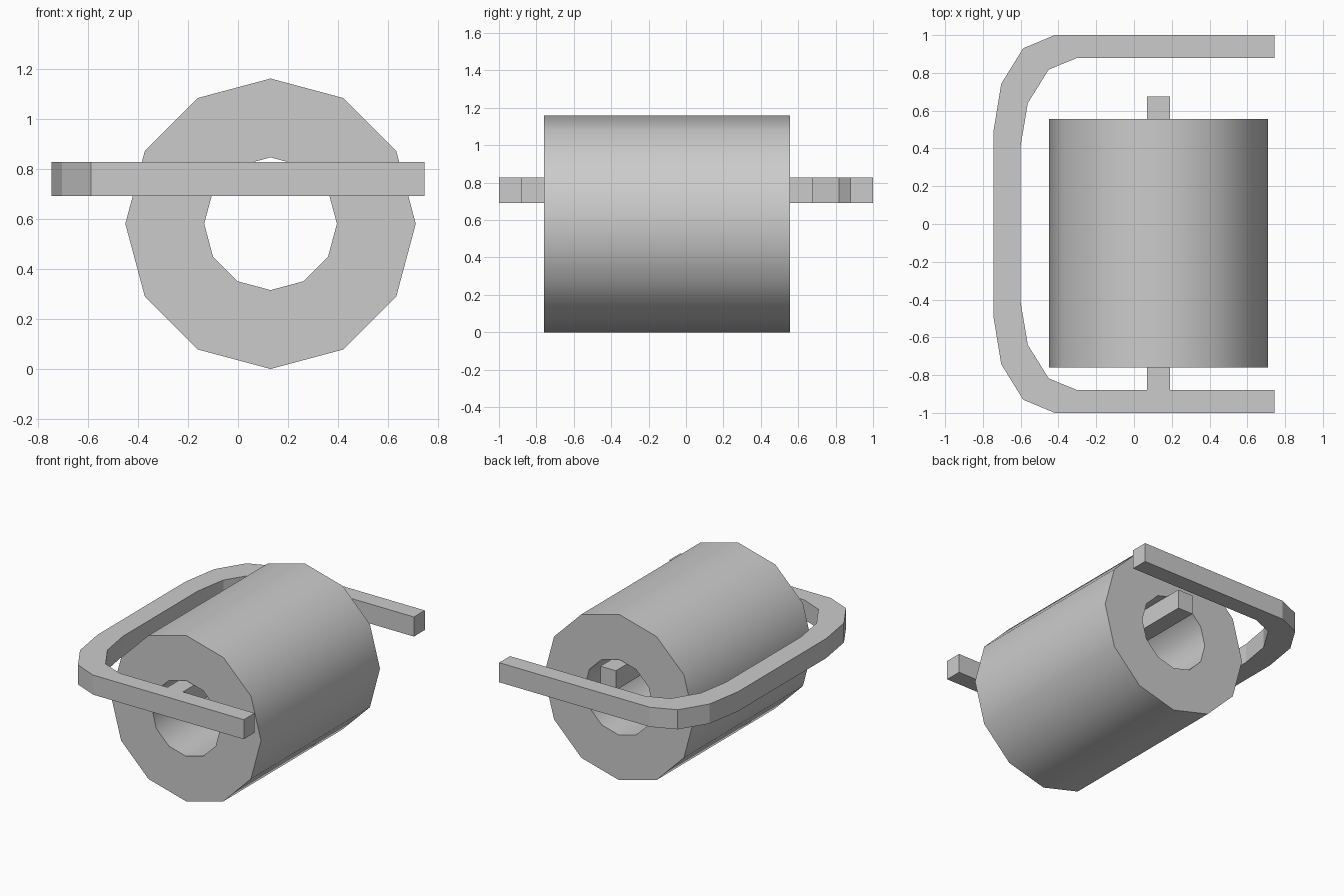
import bpy, bmesh, math

if "Cube" in bpy.data.objects:
    bpy.data.objects.remove(bpy.data.objects["Cube"])


def make_object(name, bm):
    bmesh.ops.recalc_face_normals(bm, faces=bm.faces)
    mesh = bpy.data.meshes.new(name)
    bm.to_mesh(mesh)
    bm.free()
    obj = bpy.data.objects.new(name, mesh)
    bpy.context.collection.objects.link(obj)
    return obj


# Paper roll: twelve-sided tube along y
SIDES, CX, CZ = 12, 0.13, 0.58
bm = bmesh.new()


def ring(radius, y):
    return [bm.verts.new((CX + radius * math.sin(i * math.tau / SIDES), y,
                          CZ + radius * math.cos(i * math.tau / SIDES)))
            for i in range(SIDES)]


rings = [ring(0.58, -0.76), ring(0.58, 0.555), ring(0.265, 0.555), ring(0.265, -0.76)]
for k in range(4):
    a, b = rings[k], rings[(k + 1) % 4]
    for i in range(SIDES):
        j = (i + 1) % SIDES
        face = bm.faces.new((a[i], a[j], b[j], b[i]))
        face.smooth = k % 2 == 0
roll = make_object("paper_roll", bm)
bpy.context.view_layer.objects.active = roll
roll.select_set(True)
bpy.ops.object.shade_smooth_by_angle(angle=math.radians(40))

# Holder: C-shaped flat bracket with a rod through the roll, one extruded outline
outer = [(0.745, 1.0), (-0.42, 1.0), (-0.587, 0.93), (-0.703, 0.742), (-0.745, 0.485)]
inner = [(0.745, 0.88), (-0.30, 0.88), (-0.452, 0.817), (-0.562, 0.64), (-0.60, 0.415)]
rod = [(0.07, -0.88), (0.07, 0.675), (0.19, 0.675), (0.19, -0.88)]


def flip(points):
    return [(x, -y) for x, y in points]


inner_front = flip(inner)[::-1]
outline = (outer + flip(outer)[::-1] + inner_front[-1:]
           + rod[::-1] + inner_front[-2::-1] + inner[::-1])
bm = bmesh.new()
base = bm.faces.new([bm.verts.new((x, y, 0.69)) for x, y in outline])
top = bmesh.ops.extrude_face_region(bm, geom=[base])["geom"]
bmesh.ops.translate(bm, vec=(0, 0, 0.137),
                    verts=[v for v in top if isinstance(v, bmesh.types.BMVert)])
make_object("wire_holder", bm)
